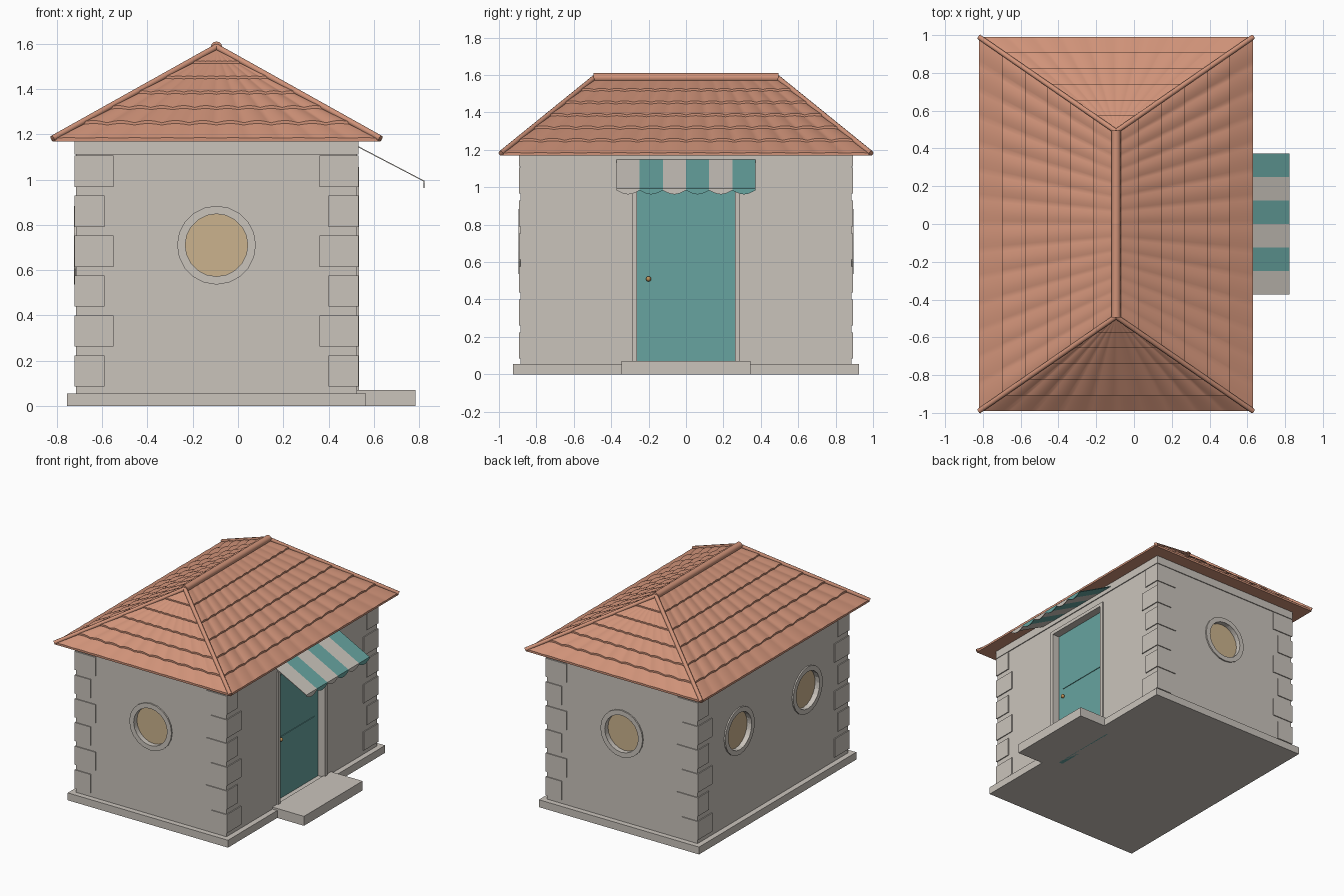
import bpy, bmesh, math
from mathutils import Vector, Matrix

if "Cube" in bpy.data.objects:
    bpy.data.objects.remove(bpy.data.objects["Cube"])

def material(name, c):
    m = bpy.data.materials.new(name)
    m.diffuse_color = (*c, 1)
    m.use_nodes = True
    m.node_tree.nodes["Principled BSDF"].inputs["Base Color"].default_value = m.diffuse_color
    return m

STONE = material("warm grey stone", (0.59, 0.55, 0.50))
ROOF = material("terracotta", (0.63, 0.29, 0.19))
TEAL = material("teal paint", (0.135, 0.37, 0.35))
GLASS = material("amber glass", (0.60, 0.45, 0.27))
BRASS = material("brass", (0.52, 0.29, 0.10))

def finish(name, bm, *mats, smooth=None):
    bmesh.ops.recalc_face_normals(bm, faces=bm.faces)
    me = bpy.data.meshes.new(name)
    bm.to_mesh(me)
    bm.free()
    ob = bpy.data.objects.new(name, me)
    bpy.context.collection.objects.link(ob)
    for m in mats:
        me.materials.append(m)
    if smooth:
        bpy.ops.object.select_all(action='DESELECT')
        ob.select_set(True)
        bpy.context.view_layer.objects.active = ob
        bpy.ops.object.shade_smooth_by_angle(angle=math.radians(smooth))
    return ob

def add_box(bm, x0, x1, y0, y1, z0, z1):
    mat = Matrix.Translation(((x0 + x1) / 2, (y0 + y1) / 2, (z0 + z1) / 2)) @ \
        Matrix.Diagonal((x1 - x0, y1 - y0, z1 - z0, 1))
    bmesh.ops.create_cube(bm, size=1, matrix=mat)

def box(name, mat, *dims):
    bm = bmesh.new()
    add_box(bm, *dims)
    return finish(name, bm, mat)

def rod(name, mat, a, b, r, sides):
    a, b = Vector(a), Vector(b)
    bm = bmesh.new()
    m = Matrix.Translation((a + b) / 2) @ (b - a).to_track_quat('Z', 'Y').to_matrix().to_4x4()
    bmesh.ops.create_cone(bm, cap_ends=True, segments=sides, radius1=r, radius2=r,
                          depth=(b - a).length, matrix=m)
    return finish(name, bm, mat, smooth=40)

def carve(target, cutter):
    mod = target.modifiers.new("cut", 'BOOLEAN')
    mod.operation = 'DIFFERENCE'
    mod.solver = 'EXACT'
    mod.object = cutter
    bpy.ops.object.select_all(action='DESELECT')
    bpy.context.view_layer.objects.active = target
    target.select_set(True)
    bpy.ops.object.modifier_apply(modifier=mod.name)
    bpy.data.objects.remove(cutter)

CX = -0.095                      # house axis
X0, X1, Y = -0.715, 0.525, 0.885  # wall faces

# Base, step, walls and top band
box("plinth", STONE, X0 - 0.04, X1 + 0.04, -0.925, 0.925, 0, 0.055)
box("door_step", STONE, 0.52, 0.785, -0.345, 0.345, 0, 0.07)
walls = box("walls", STONE, X0, X1, -Y, Y, 0.04, 1.172)
box("top_band", STONE, X0 - 0.007, X1 + 0.007, -Y - 0.007, Y + 0.007, 1.11, 1.172)

# Corner blocks, long and short alternating
bm = bmesh.new()
P = 0.007
for i in range(6):
    z = 0.085 + i * 0.1765
    lx, ly = (0.125, 0.165) if i % 2 == 0 else (0.165, 0.125)
    for sx in (0, 1):
        for sy in (0, 1):
            xa, xb = (X1 - lx, X1 + P) if sx else (X0 - P, X0 + lx)
            ya, yb = (Y - ly, Y + P) if sy else (-Y - P, -Y + ly)
            add_box(bm, xa, xb, ya, yb, z, z + 0.138)
finish("corner_blocks", bm, STONE)

# Recessed door with frame, panels and knob
carve(walls, box("door_cutter", STONE, 0.475, 0.6, -0.262, 0.262, 0.06, 1.03))
box("door", TEAL, 0.445, 0.477, -0.262, 0.262, 0, 1.03)
bm = bmesh.new()
for z0, z1 in ((0.12, 0.52), (0.58, 0.98)):
    add_box(bm, 0.47, 0.482, -0.215, 0.215, z0, z1)
finish("door_panels", bm, TEAL)
bm = bmesh.new()
for s in (-1, 1):
    add_box(bm, 0.48, 0.535, min(s * 0.262, s * 0.288), max(s * 0.262, s * 0.288), 0.055, 1.056)
add_box(bm, 0.48, 0.535, -0.262, 0.262, 1.03, 1.056)
finish("door_frame", bm, STONE)
bm = bmesh.new()
bmesh.ops.create_uvsphere(bm, u_segments=12, v_segments=8, radius=0.014,
                          matrix=Matrix.Translation((0.495, -0.2, 0.51)))
finish("door_knob", bm, BRASS, smooth=60)

# Round windows: front, back and two on the left
def window(name, pos, normal):
    pos, n = Vector(pos), Vector(normal)
    carve(walls, rod("window_cutter", STONE, pos - n * 0.03, pos + n * 0.1, 0.138, 20))
    rot = Matrix.Translation(pos) @ n.to_track_quat('Z', 'Y').to_matrix().to_4x4()
    bm = bmesh.new()
    loops = []
    for r, h in ((0.138, -0.03), (0.138, 0.01), (0.174, 0.01), (0.174, -0.01)):
        loops.append([bm.verts.new(rot @ Vector((r * math.sin(k * math.pi / 10),
                                                 r * math.cos(k * math.pi / 10), h)))
                      for k in range(20)])
    for j in range(4):
        a, b = loops[j], loops[(j + 1) % 4]
        for k in range(20):
            bm.faces.new((a[k], a[k - 1], b[k - 1], b[k]))
    finish(name + "_rim", bm, STONE)
    rod(name + "_glass", GLASS, pos - n * 0.034, pos - n * 0.028, 0.139, 20)

window("front_window", (CX, -Y, 0.71), (0, -1, 0))
window("back_window", (CX, Y, 0.71), (0, 1, 0))
window("left_window_a", (X0, 0.4, 0.71), (-1, 0, 0))
window("left_window_b", (X0, -0.4, 0.71), (-1, 0, 0))

# Hipped roof: six stepped rows of fluted tiles per slope
HX, HY, RY, ZE, ZR = 0.725, 0.99, 0.49, 1.173, 1.58
def slope(name, e0, e1, r0, r1, flutes, rows=6, sub=8):
    e0, e1, r0, r1 = map(Vector, (e0, e1, r0, r1))
    n = flutes * sub
    bm = bmesh.new()
    lines = []
    def line(v, lift, amp):
        a, b = e0.lerp(r0, v), e1.lerp(r1, v)
        amp *= (b - a).length / (e1 - e0).length
        row = []
        for k in range(n + 1):
            p = a.lerp(b, k / n)
            p.z += lift + amp * abs(math.sin(math.pi * k / sub))
            row.append(bm.verts.new(p))
        lines.append(row)
    line(0, 0, 0)
    for i in range(rows):
        line(i / rows, 0.010, 0.012 if i else 0.002)
        line((i + 1) / rows, 0.0, 0.008 if i < rows - 1 else 0)
    for a, b in zip(lines, lines[1:]):
        for k in range(n):
            bm.faces.new((a[k], a[k + 1], b[k + 1], b[k]))
    bmesh.ops.remove_doubles(bm, verts=bm.verts, dist=1e-5)
    ob = finish(name, bm, ROOF, smooth=35)
    if sum(p.normal.z * p.area for p in ob.data.polygons) < 0:
        ob.data.flip_normals()

c = [(CX - HX, -HY, ZE), (CX + HX, -HY, ZE), (CX + HX, HY, ZE), (CX - HX, HY, ZE)]
ra, rb = (CX, -RY, ZR), (CX, RY, ZR)
slope("front_roof", c[0], c[1], ra, ra, 10)
slope("right_roof", c[1], c[2], ra, rb, 14)
slope("back_roof", c[2], c[3], rb, rb, 10)
slope("left_roof", c[3], c[0], rb, ra, 14)
box("roof_underside", ROOF, CX - HX, CX + HX, -HY, HY, ZE - 0.004, ZE)

# Ridge and hip caps
rod("ridge_cap", ROOF, (CX, -RY - 0.005, 1.585), (CX, RY + 0.005, 1.585), 0.025, 12)
for i, p in enumerate(c):
    top = ra if p[1] < 0 else rb
    rod(f"hip_cap_{i}", ROOF, (p[0], p[1], ZE + 0.008), (top[0], top[1], ZR + 0.006), 0.014, 10)

# Striped awning with scalloped valance
bm = bmesh.new()
W, N, SUB = 0.372, 6, 8
for i in range(N):
    for k in range(SUB):
        t0, t1 = k / SUB, (k + 1) / SUB
        y0, y1 = (-W + 2 * W * (i + t) / N for t in (t0, t1))
        d0, d1 = (0.984 - 0.022 * math.sin(math.pi * t) for t in (t0, t1))
        quads = (((0.525, y0, 1.148), (0.822, y0, 0.993), (0.822, y1, 0.993), (0.525, y1, 1.148)),
                 ((0.822, y0, 0.993), (0.822, y0, d0), (0.822, y1, d1), (0.822, y1, 0.993)))
        for q in quads:
            f = bm.faces.new([bm.verts.new(v) for v in q])
            f.material_index = i % 2
bmesh.ops.remove_doubles(bm, verts=bm.verts, dist=1e-5)
awning = finish("awning", bm, STONE, TEAL)
mod = awning.modifiers.new("thickness", 'SOLIDIFY')
mod.thickness = 0.005
mod.offset = 0
